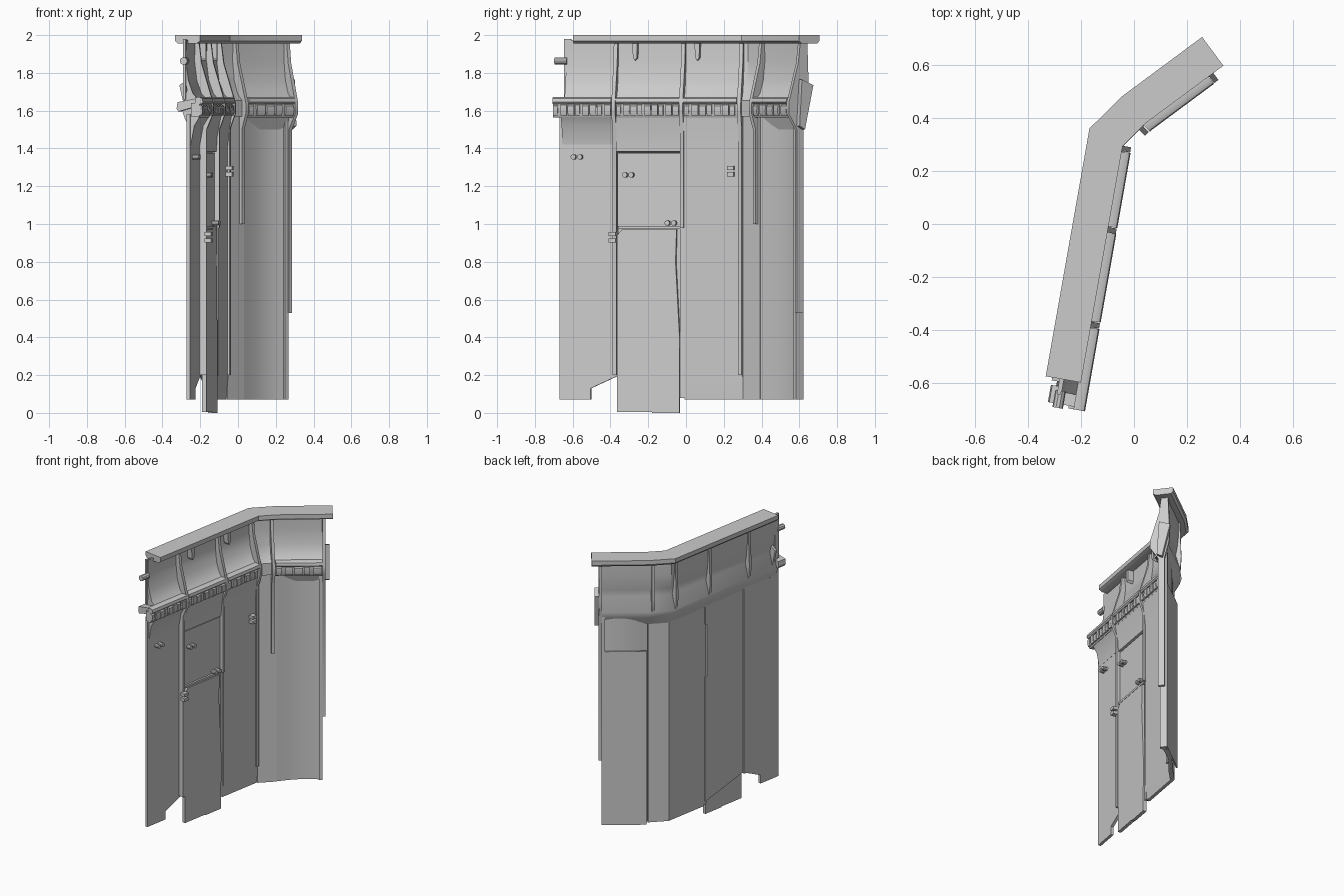
import bpy, bmesh, math
from mathutils import Vector

# plan line of the wall front; everything is placed by (y along line, d in front of it, z)
P = [Vector(p) for p in [(-0.225, -0.68), (-0.052, 0.30), (0.036, 0.387), (0.31, 0.59)]]
DIRS = [(P[i + 1] - P[i]).normalized() for i in range(3)]
NORMS = [Vector((t.y, -t.x)) for t in DIRS]


def seg(y):
    return 0 if y < P[1].y else 1 if y < P[2].y else 2


def at(y, d, z):
    for i in (1, 2):
        if abs(y - P[i].y) < 1e-5:
            m = (NORMS[i - 1] + NORMS[i]).normalized()
            q = P[i] + m * d / m.dot(NORMS[i])
            return Vector((q.x, q.y, z))
    i = seg(y)
    q = P[i] + DIRS[i] * (y - P[i].y) / DIRS[i].y + NORMS[i] * d
    return Vector((q.x, q.y, z))


def loft(name, rings, smooth=True):
    bm = bmesh.new()
    vs = [[bm.verts.new(p) for p in r] for r in rings]
    n = len(vs[0])
    for a, b in zip(vs, vs[1:]):
        for k in range(n):
            bm.faces.new((a[k], a[(k + 1) % n], b[(k + 1) % n], b[k]))
    bm.faces.new(vs[0])
    bm.faces.new(vs[-1][::-1])
    bmesh.ops.recalc_face_normals(bm, faces=bm.faces)
    me = bpy.data.meshes.new(name)
    bm.to_mesh(me)
    bm.free()
    ob = bpy.data.objects.new(name, me)
    bpy.context.collection.objects.link(ob)
    if smooth:
        bpy.context.view_layer.objects.active = ob
        bpy.ops.object.select_all(action='DESELECT')
        ob.select_set(True)
        bpy.ops.object.shade_smooth_by_angle(angle=math.radians(35))
    return ob


def sweep(name, y0, y1, prof):
    ys = [y0] + [p.y for p in P[1:3] if y0 < p.y < y1] + [y1]
    return loft(name, [[at(y, d, z) for d, z in prof] for y in ys])


def plate(name, outline, d0, d1):
    return loft(name, [[at(y, d, z) for y, z in outline] for d in (d0, d1)], False)


def box(d0, d1, z0, z1):
    return [(d0, z0), (d1, z0), (d1, z1), (d0, z1)]


def peg(name, y, z, length, r, d=0.0):
    # short round stub pointing forward from the wall
    ring = lambda dd: [at(y, dd, z) + Vector((DIRS[seg(y)].x, DIRS[seg(y)].y, 0)) * r * math.cos(k * math.pi / 5)
                       + Vector((0, 0, r * math.sin(k * math.pi / 5))) for k in range(10)]
    loft(name, [ring(d), ring(d + length)])


# top cap with a small lip below
sweep("top_cap", -0.597, 0.606, [(-0.125, 2.0), (0.01, 2.0), (0.01, 1.968), (-0.01, 1.955),
                                 (-0.11, 1.955), (-0.125, 1.97)])

# curved upper shell with a rear sill sloping down to the wall
sweep("upper_shell", -0.645, 0.575, [(-0.055, 1.975), (-0.057, 1.86), (-0.045, 1.76), (-0.02, 1.69), (0.012, 1.655),
                                     (0.012, 1.57), (-0.01, 1.57), (-0.035, 1.5), (-0.065, 1.56), (-0.08, 1.605),
                                     (-0.052, 1.71), (-0.062, 1.76), (-0.072, 1.86), (-0.072, 1.975)])

# rear end fins
for y, f in ((-0.60, -0.055), (0.586, -0.025)):
    sweep("rear_fin", y - 0.008, y + 0.008, [(f, 1.765), (-0.10, 1.735), (-0.045, 1.5), (f + 0.015, 1.52)])

# lower wall panels
plate("left_panel", [(-0.675, 0.07), (-0.51, 0.07), (-0.51, 0.13), (-0.38, 0.19), (-0.36, 0.19),
                     (-0.36, 1.58), (-0.675, 1.58)], -0.05, -0.03)
sweep("left_panel_flare", -0.66, -0.39, [(-0.04, 1.42), (-0.029, 1.42), (-0.01, 1.52), (0.02, 1.57), (-0.04, 1.57)])
plate("lower_door", [(-0.365, 0.005), (-0.18, 0.005), (-0.18, 0.0), (-0.035, 0.0), (-0.035, 0.09),
                     (-0.034, 0.4), (-0.055, 0.8), (-0.05, 0.97), (-0.34, 0.97), (-0.365, 0.94)], -0.022, 0.002)
plate("door_backing", [(-0.365, 0.2), (-0.015, 0.1), (-0.015, 1.0), (-0.365, 1.0)], -0.04, -0.022)
plate("upper_door", [(-0.365, 0.975), (-0.03, 0.975), (-0.03, 1.375), (-0.365, 1.375)], -0.04, -0.014)
sweep("door_header", -0.37, -0.02, [(-0.04, 1.375), (-0.004, 1.385), (0.0, 1.46), (0.02, 1.57), (-0.04, 1.57)])
sweep("main_panel", -0.01, P[1].y, [(-0.035, 0.07), (-0.012, 0.07), (0.0, 0.2), (0.0, 1.4), (0.02, 1.57), (-0.035, 1.57)])
sweep("corner_panel", P[1].y, P[2].y, box(-0.035, -0.005, 0.07, 1.57))
# right panel bows slightly backwards
loft("right_panel", [[at(P[2].y + 0.001 + 0.178 * k / 8, d - 0.02 * math.sin(math.pi * k / 16) - 0.015 * math.sin(math.pi * k / 8), z)
                      for d, z in box(-0.033, -0.008, 0.07, 1.57)] for k in range(9)])
sweep("right_rear_plate", 0.392, 0.565, box(-0.07, -0.06, 0.07, 1.32))
sweep("right_end_strip", 0.553, 0.567, box(-0.07, -0.02, 0.07, 1.57))


# bent ribs with posts running down the wall
def rib(y, w, bottom, o=0.0):
    sweep("bent_rib", y - w / 2, y + w / 2,
          [(-0.035, 1.97), (-0.02, 1.85), (0.042, 1.64), (0.042, 1.585), (0.012 + o, 1.5), (0.012 + o, bottom),
           (-0.03 + o, bottom), (-0.03 + o, 1.5), (-0.085, 1.62), (-0.09, 1.70), (-0.08, 1.97)])


for y, w, bottom, o in [(-0.378, 0.02, 0.2, -0.005), (-0.02, 0.02, 0.98, 0), (0.287, 0.02, 0.2, 0),
                        (0.37, 0.014, 1.0, 0), (0.572, 0.012, 0.53, -0.025)]:
    rib(y, w, bottom, o)
sweep("door_side_post", -0.033, -0.01, box(-0.035, -0.006, 0.08, 1.0))
plate("door_groove_trim", [(-0.36, 0.975), (-0.03, 0.975), (-0.03, 0.99), (-0.36, 0.99)], -0.02, 0.0)

# belt: rounded rail with a row of uneven bumps per bay
for y0, y1 in [(-0.70, -0.39), (-0.365, -0.03), (-0.008, 0.275), (0.38, 0.565)]:
    sweep("belt_rail", y0, y1, [(0.0, 1.635), (0.035, 1.635), (0.044, 1.645), (0.04, 1.665), (0.025, 1.672), (0.0, 1.67)])
    sweep("belt_base", y0, y1, [(-0.02, 1.57), (0.02, 1.565), (0.028, 1.58), (0.026, 1.64), (-0.02, 1.64)])
    n = max(4, round((y1 - y0) / 0.038))
    step = (y1 - y0) / n
    for k in range(n):
        a = y0 + k * step + 0.003
        b = a + step - (0.006 if k % 3 else 0.014)
        sweep("belt_bump", a, b, [(0.015, 1.572), (0.034, 1.575), (0.04, 1.592),
                                  (0.038, 1.625 + 0.006 * (k % 2)), (0.015, 1.64)])

# sloped sill at the open left end
sweep("left_end_sill", -0.69, -0.625, [(-0.10, 1.61), (-0.09, 1.595), (0.03, 1.63), (0.03, 1.67), (-0.095, 1.645)])
sweep("left_end_stub", -0.705, -0.64, [(-0.06 + 0.02 * math.cos(k * math.pi / 5), 1.863 + 0.02 * math.sin(k * math.pi / 5))
                                       for k in range(10)])
sweep("left_end_tab", -0.655, -0.62, box(-0.072, -0.058, 1.66, 1.98))

# wedge clips hanging under the cap
for y in (-0.275, 0.055):
    plate("wedge_clip", [(y - 0.014, 1.96), (y + 0.014, 1.96), (y + 0.012, 1.88), (y, 1.865), (y - 0.008, 1.88)], -0.06, -0.015)

# paired round catches
for y, z, d in [(-0.58, 1.355, -0.031), (-0.305, 1.26, -0.014), (-0.08, 1.005, -0.014)]:
    for s in (-0.017, 0.017):
        peg("catch_peg", y + s, z, 0.035, 0.014, d)
    sweep("catch_bar", y - 0.03, y + 0.03, box(d, d + 0.02, z - 0.006, z + 0.006))
for y, z, d in [(-0.385, 0.93, 0.0), (0.24, 1.28, 0.0)]:
    for s in (-0.017, 0.017):
        sweep("hinge_pin", y - 0.018, y + 0.018, box(d, d + 0.035, z + s - 0.011, z + s + 0.011))
